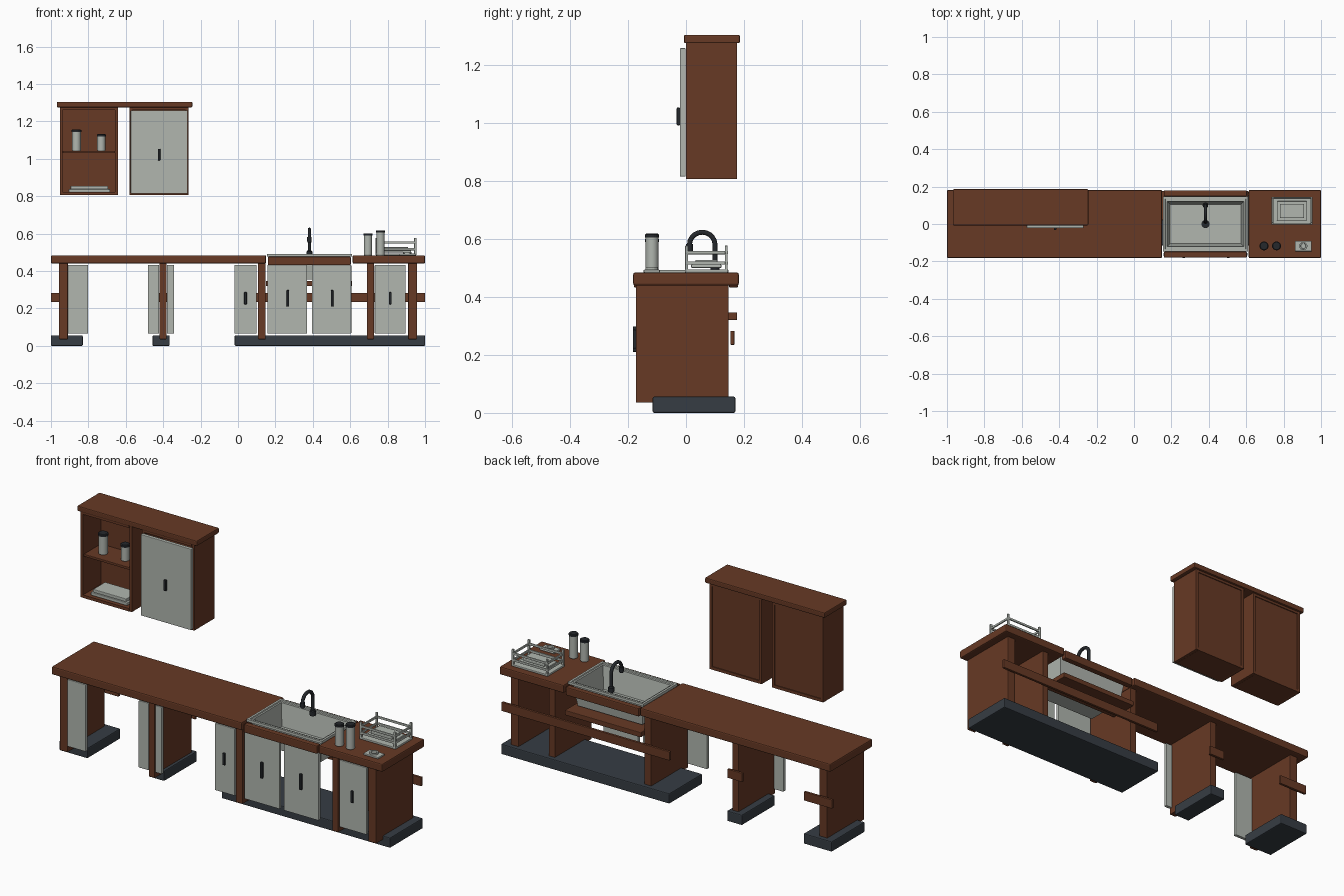
import bpy, bmesh, math
from mathutils import Vector

if "Cube" in bpy.data.objects:
    bpy.data.objects.remove(bpy.data.objects["Cube"])

def material(name, col):
    m = bpy.data.materials.new(name)
    m.diffuse_color = (*col, 1)
    m.use_nodes = True
    m.node_tree.nodes["Principled BSDF"].inputs["Base Color"].default_value = m.diffuse_color
    return m

WOOD = material("brown wood", (0.135, 0.041, 0.018))
GREY = material("pale grey", (0.44, 0.47, 0.43))
BASE = material("dark slate", (0.037, 0.046, 0.057))
BLACK = material("charcoal", (0.018, 0.021, 0.025))

def finish(bm, name, mat, bevel=0.0):
    bmesh.ops.recalc_face_normals(bm, faces=bm.faces)
    me = bpy.data.meshes.new(name)
    bm.to_mesh(me)
    bm.free()
    me.materials.append(mat)
    ob = bpy.data.objects.new(name, me)
    bpy.context.collection.objects.link(ob)
    if bevel:
        b = ob.modifiers.new("bevel", 'BEVEL')
        b.width, b.segments = bevel, 2
    return ob

def box(name, x0, x1, y0, y1, z0, z1, mat=WOOD, bevel=0.003):
    bm = bmesh.new()
    bmesh.ops.create_cube(bm, size=1)
    for v in bm.verts:
        v.co = Vector(((x0 + x1) / 2 + v.co.x * (x1 - x0),
                       (y0 + y1) / 2 + v.co.y * (y1 - y0),
                       (z0 + z1) / 2 + v.co.z * (z1 - z0)))
    return finish(bm, name, mat, bevel)

def lathe(name, x, y, profile, mat, n=20):
    # profile of (radius, z), capped at both ends
    bm = bmesh.new()
    rings = [[bm.verts.new((x + r * math.cos(2 * math.pi * i / n),
                            y + r * math.sin(2 * math.pi * i / n), z))
              for i in range(n)] for r, z in profile]
    for a, b in zip(rings, rings[1:]):
        for i in range(n):
            j = (i + 1) % n
            f = bm.faces.new((a[i], a[j], b[j], b[i]))
            f.smooth = abs(a[0].co.z - b[0].co.z) > 0.02
    bm.faces.new(rings[0])
    bm.faces.new(rings[-1])
    return finish(bm, name, mat)

def handle(name, x, y, z0, z1):
    box(name, x - 0.007, x + 0.007, y - 0.012, y, z0, z1, BLACK, 0.003)

def canister(name, x, y, z0, z1, r=0.022):
    lathe(name + "_body", x, y, [(r - 0.002, z0), (r, z0 + 0.004), (r, z1 - 0.012)], GREY)
    lathe(name + "_lid", x, y, [(r + 0.002, z1 - 0.013), (r + 0.002, z1 - 0.003), (r - 0.002, z1)], BLACK)

# countertop: two slabs and the strips around the sink
box("countertop_left", -1, 0.15, -0.182, 0.182, 0.44, 0.484, bevel=0.006)
box("countertop_right", 0.613, 1, -0.182, 0.182, 0.44, 0.484, bevel=0.006)
box("sink_front_strip", 0.16, 0.603, -0.18, -0.148, 0.432, 0.477, bevel=0.005)
box("sink_back_strip", 0.16, 0.603, 0.148, 0.18, 0.432, 0.477, bevel=0.005)

# upright side panels
for i, (a, b) in enumerate([(-0.957, -0.91), (-0.42, -0.382), (0.107, 0.148),
                            (0.69, 0.727), (0.91, 0.957)]):
    box(f"upright_panel_{i}", a, b, -0.173, 0.147, 0.035, 0.442)

# plinths and back rails
for i, (a, b) in enumerate([(-1, -0.83), (-0.457, -0.366), (-0.018, 1)]):
    box(f"plinth_{i}", a, b, -0.115, 0.17, 0, 0.056, BASE, 0.005)
    box(f"back_rail_{i}", a, b, 0.153, 0.167, 0.235, 0.283, bevel=0.002)

# shelf under the sink
box("sink_shelf", 0.15, 0.61, 0.02, 0.176, 0.32, 0.347)

# lower doors and handles
doors = [(-0.912, -0.802, None), (-0.482, -0.422, None), (-0.38, -0.342, None),
         (-0.02, 0.1, 0.04), (0.158, 0.37, 0.267), (0.396, 0.606, 0.503),
         (0.731, 0.896, 0.814)]
for i, (a, b, h) in enumerate(doors):
    wide = b - a > 0.2
    box(f"lower_door_{i}", a, b, -0.171, -0.153, 0.066, 0.432, GREY)
    if h is not None:
        handle(f"lower_handle_{i}", h, -0.171, 0.21 if wide else 0.222, 0.298 if wide else 0.287)

# sink: stacked rectangular loops from the underside, over the rim, into the bowl
bm = bmesh.new()
loops = [(0.195, 0.11, 0.355), (0.213, 0.128, 0.478), (0.228, 0.147, 0.478),
         (0.228, 0.147, 0.492), (0.216, 0.135, 0.492), (0.214, 0.133, 0.486),
         (0.205, 0.121, 0.486), (0.189, 0.104, 0.365)]
rings = [[bm.verts.new((0.382 + sx * hx, sy * hy, z))
          for sx, sy in ((-1, -1), (1, -1), (1, 1), (-1, 1))] for hx, hy, z in loops]
for a, b in zip(rings, rings[1:]):
    for i in range(4):
        j = (i + 1) % 4
        bm.faces.new((a[i], a[j], b[j], b[i]))
bm.faces.new(rings[0])
bm.faces.new(rings[-1])
finish(bm, "sink_basin", GREY)
lathe("sink_drain", 0.382, 0, [(0.022, 0.364), (0.022, 0.369), (0.018, 0.371)], BLACK)

# arched tap
path = [(0.1, 0.484), (0.1, 0.57)]
path += [(0.056 + 0.044 * math.cos(t * math.pi / 10), 0.58 + 0.043 * math.sin(t * math.pi / 10))
         for t in range(11)]
path += [(0.012, 0.562)]
cu = bpy.data.curves.new("tap_spout", 'CURVE')
cu.dimensions, cu.bevel_depth, cu.bevel_resolution, cu.use_fill_caps = '3D', 0.009, 3, True
sp = cu.splines.new('POLY')
sp.points.add(len(path) - 1)
for p, (y, z) in zip(sp.points, path):
    p.co = (0.382, y, z, 1)
cu.materials.append(BLACK)
tap = bpy.data.objects.new("tap_spout", cu)
bpy.context.collection.objects.link(tap)
bpy.context.view_layer.objects.active = tap
tap.select_set(True)
bpy.ops.object.convert(target='MESH')
lathe("tap_foot", 0.382, 0.1, [(0.015, 0.48), (0.015, 0.505), (0.011, 0.51)], BLACK)
lathe("tap_nozzle", 0.382, 0.012, [(0.01, 0.553), (0.012, 0.558), (0.012, 0.582)], BLACK)

# dish rack: tray, corner posts, two tiers of rails
X0, X1, Y0, Y1 = 0.735, 0.955, -0.004, 0.145
box("rack_tray", X0, X1, Y0, Y1, 0.484, 0.495, GREY)
for i, x in enumerate((X0 + 0.007, X1 - 0.007)):
    for j, y in enumerate((Y0 + 0.006, Y1 - 0.006)):
        box(f"rack_post_{i}{j}", x - 0.006, x + 0.006, y - 0.005, y + 0.005, 0.49, 0.577, GREY, 0.002)
for k, z in enumerate((0.517, 0.553)):
    for j, y in enumerate((Y0 + 0.006, Y1 - 0.006)):
        box(f"rack_long_rail_{k}{j}", X0, X1, y - 0.004, y + 0.004, z - 0.006, z + 0.006, GREY, 0.002)
    for j, x in enumerate((X0 + 0.007, X1 - 0.007)):
        box(f"rack_short_rail_{k}{j}", x - 0.004, x + 0.004, Y0, Y1, z - 0.006, z + 0.006, GREY, 0.002)
box("rack_plate", 0.765, 0.925, 0.018, 0.122, 0.5, 0.512, GREY)
box("rack_top_plate", 0.78, 0.91, 0.032, 0.108, 0.512, 0.528, GREY)

# counter canisters and soap dish
canister("counter_canister_short", 0.695, -0.117, 0.484, 0.602)
canister("counter_canister_tall", 0.762, -0.117, 0.484, 0.618)
box("soap_dish", 0.86, 0.95, -0.146, -0.09, 0.484, 0.494, GREY)
lathe("soap_dish_ring", 0.905, -0.118, [(0.022, 0.493), (0.022, 0.503), (0.015, 0.503), (0.013, 0.496)], GREY)

# wall cabinets: open carcasses with recessed backs
for name, a, b in (("open_cabinet", -0.953, -0.642), ("closed_cabinet", -0.58, -0.264)):
    t = 0.016
    box(name + "_left_side", a, a + t, 0, 0.176, 0.806, 1.277, bevel=0.002)
    box(name + "_right_side", b - t, b, 0, 0.176, 0.806, 1.277, bevel=0.002)
    box(name + "_floor", a + t, b - t, 0, 0.175, 0.806, 0.822, bevel=0)
    box(name + "_ceiling", a + t, b - t, 0, 0.175, 1.262, 1.277, bevel=0)
    box(name + "_back", a + t, b - t, 0.155, 0.17, 0.822, 1.262, bevel=0)
box("cabinet_top_board", -0.968, -0.244, -0.007, 0.186, 1.275, 1.304, bevel=0.005)
box("open_cabinet_shelf", -0.937, -0.658, 0.006, 0.155, 1.03, 1.043, bevel=0.002)
box("upper_door", -0.574, -0.27, -0.021, -0.001, 0.815, 1.258, GREY)
handle("upper_handle", -0.422, -0.02, 0.992, 1.053)

# contents of the open cabinet
canister("shelf_canister_tall", -0.864, 0.07, 1.043, 1.156, 0.024)
canister("shelf_canister_short", -0.731, 0.07, 1.043, 1.132, 0.022)
box("folded_stack_lower", -0.905, -0.684, 0.02, 0.135, 0.822, 0.838, GREY)
box("folded_stack_upper", -0.895, -0.694, 0.026, 0.13, 0.838, 0.855, GREY)
